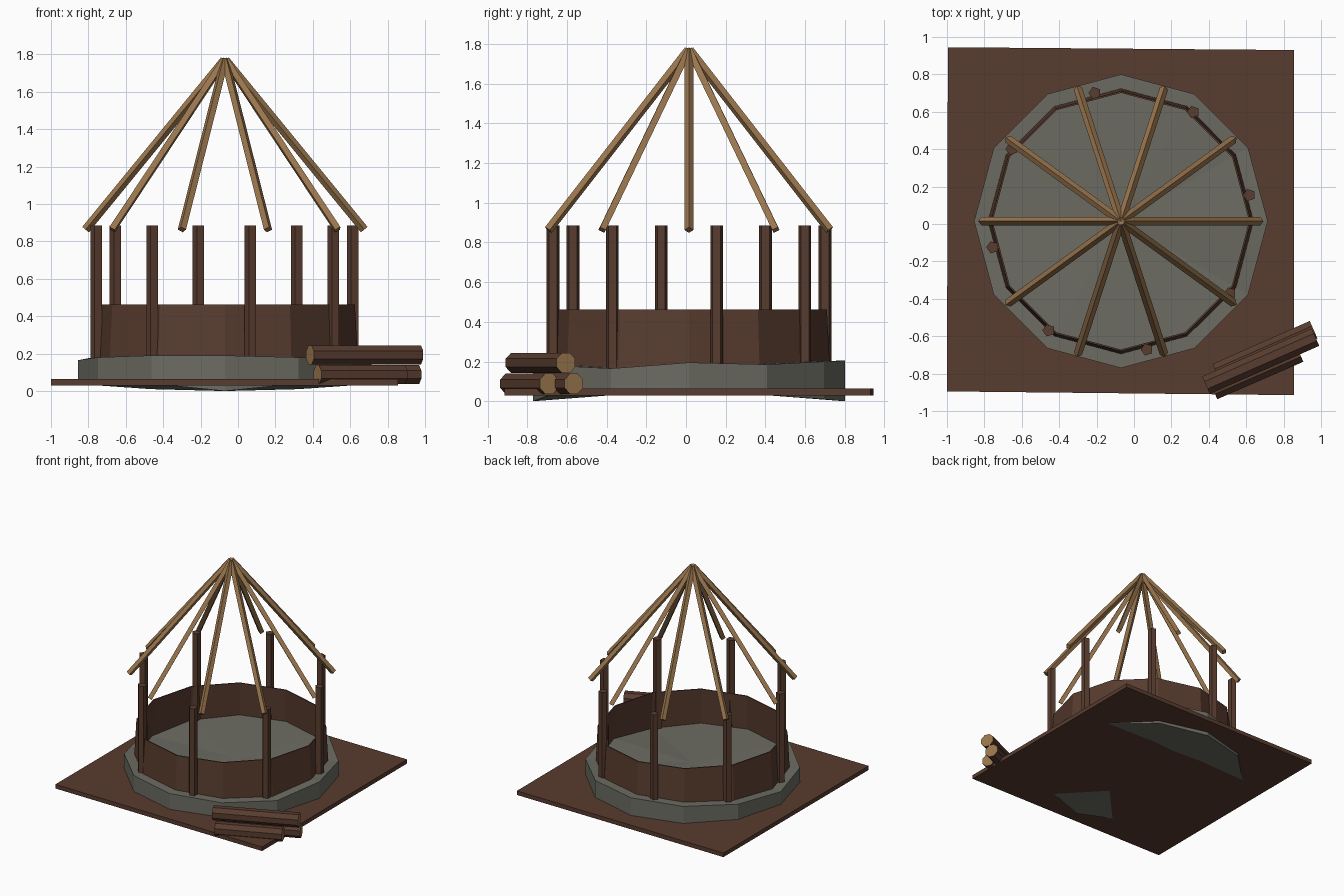
import bpy, bmesh, math
from mathutils import Vector, Matrix

if "Cube" in bpy.data.objects:
    bpy.data.objects.remove(bpy.data.objects["Cube"])

CENTRE = Vector((-0.07, 0.015, 0))


def material(name, rgb):
    m = bpy.data.materials.new(name)
    m.use_nodes = True
    m.diffuse_color = (*rgb, 1)
    m.node_tree.nodes["Principled BSDF"].inputs["Base Color"].default_value = (*rgb, 1)
    return m


DARK_WOOD = material("dark_wood", (0.098, 0.045, 0.028))
PALE_WOOD = material("pale_wood", (0.32, 0.18, 0.075))
STONE = material("stone", (0.15, 0.15, 0.125))


def finish(bm, name, *mats):
    bmesh.ops.recalc_face_normals(bm, faces=bm.faces)
    mesh = bpy.data.meshes.new(name)
    bm.to_mesh(mesh)
    bm.free()
    for m in mats:
        mesh.materials.append(m)
    ob = bpy.data.objects.new(name, mesh)
    bpy.context.collection.objects.link(ob)
    return ob


def polar(radius, degrees, z):
    a = math.radians(degrees)
    return CENTRE + Vector((radius * math.cos(a), radius * math.sin(a), z))


def beam(name, start, end, radius, sides, mats, spin=0):
    """Straight prism between two points; a second material goes on its ends."""
    bm = bmesh.new()
    axis = (end - start).normalized()
    side = axis.cross(Vector((0, 0, 1)))
    side = side.normalized() if side.length > 0.01 else Vector((1, 0, 0))
    up = side.cross(axis)
    turn = Matrix((side, up, axis)).transposed().to_4x4()
    bmesh.ops.create_cone(
        bm, cap_ends=True, segments=sides, radius1=radius, radius2=radius,
        depth=(end - start).length,
        matrix=Matrix.Translation((start + end) / 2) @ turn @ Matrix.Rotation(spin, 4, "Z"))
    for f in bm.faces:
        if len(mats) > 1 and abs(f.normal.dot(axis)) > 0.9:
            f.material_index = 1
    return finish(bm, name, *mats)


def loft(bm, lower, upper):
    n = len(lower)
    for i in range(n):
        j = (i + 1) % n
        bm.faces.new((lower[i], lower[j], upper[j], upper[i]))


# Ground slab
bm = bmesh.new()
corners = [(-1, -0.895), (0.855, -0.915), (0.855, 0.93), (-0.995, 0.945)]
low = [bm.verts.new((x, y, 0.03)) for x, y in corners]
high = [bm.verts.new((x, y, 0.063)) for x, y in corners]
loft(bm, low, high)
bm.faces.new(low)
bm.faces.new(high)
finish(bm, "ground_slab", DARK_WOOD)

# Uneven twelve-sided stone footing, heights listed around the ring
bottoms = [.045, .03, .01, 0, .01, .03, .06, .05, .04, 0, .04, .05]
tops = [.195, .185, .2, .205, .2, .185, .165, .18, .19, .19, .18, .165]
bm = bmesh.new()
low = [bm.verts.new(polar(0.785, 30 * i, z)) for i, z in enumerate(bottoms)]
high = [bm.verts.new(polar(0.785, 30 * i, z)) for i, z in enumerate(tops)]
loft(bm, low, high)
for ring, z in ((low, 0.06), (high, 0.185)):
    hub = bm.verts.new(CENTRE + Vector((0, 0, z)))
    for i in range(12):
        bm.faces.new((ring[i], ring[(i + 1) % 12], hub))
finish(bm, "stone_footing", STONE)

# Low thin wall, leaning slightly inward
bm = bmesh.new()
profile = [(0.712, 0.14), (0.695, 0.462), (0.686, 0.462), (0.703, 0.14)]
rings = [[bm.verts.new(polar(r, 30 * i, z)) for i in range(12)] for r, z in profile]
for i in range(4):
    loft(bm, rings[i], rings[(i + 1) % 4])
finish(bm, "low_wall", DARK_WOOD)

# Five-sided posts
for i in range(8):
    a = 11.5 + 45 * i
    beam(f"post_{i + 1}", polar(0.7, a, 0.15), polar(0.7, a, 0.885),
         0.034, 5, [DARK_WOOD], math.pi / 2)

# Roof rafters set on edge, meeting at the peak
for i in range(10):
    beam(f"rafter_{i + 1}", polar(0.004, 36 * i, 1.768), polar(0.745, 36 * i, 0.863),
         0.023, 4, [PALE_WOOD])

# Stack of cut logs
logs = {
    "front_log": ((0.425, -0.89, 0.088), (0.885, -0.69, 0.088)),
    "back_log": ((0.44, -0.795, 0.088), (0.96, -0.565, 0.088)),
    "top_log": ((0.385, -0.862, 0.193), (0.97, -0.605, 0.193)),
}
for name, (a, b) in logs.items():
    beam(name, Vector(a), Vector(b), 0.055, 8, [DARK_WOOD, PALE_WOOD], math.pi / 8)
